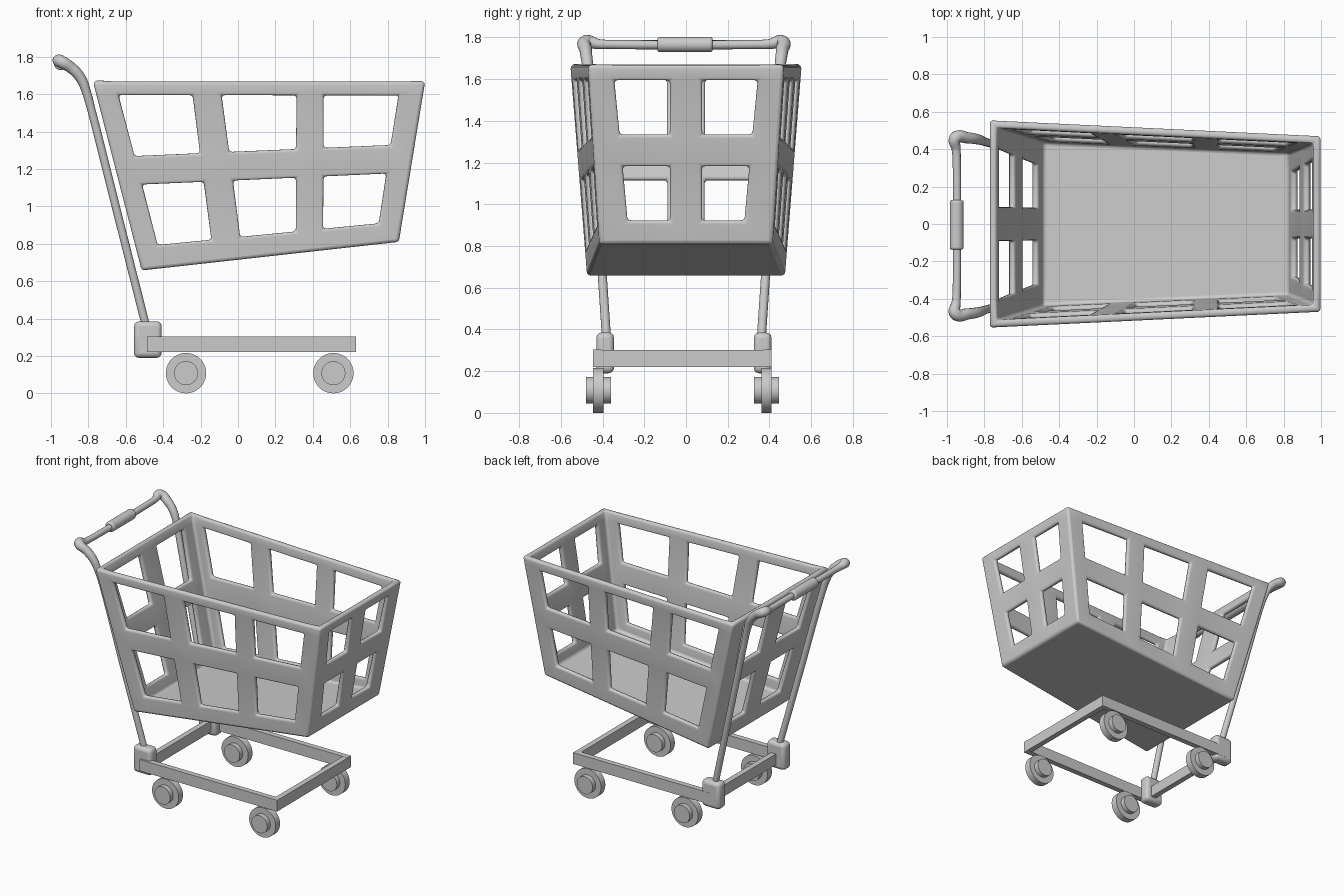
import bpy, bmesh, math
from mathutils import Vector

if "Cube" in bpy.data.objects:
    bpy.data.objects.remove(bpy.data.objects["Cube"])


def finish(ob, bevel=0.0, segments=3):
    if bevel:
        m = ob.modifiers.new("bevel", 'BEVEL')
        m.width, m.segments = bevel, segments
        m.limit_method, m.angle_limit = 'ANGLE', math.radians(35)
    bpy.ops.object.select_all(action='DESELECT')
    ob.select_set(True)
    bpy.context.view_layer.objects.active = ob
    bpy.ops.object.shade_smooth_by_angle(angle=math.radians(35))


def box(name, lo, hi, bevel=0.0):
    lo, hi = Vector(lo), Vector(hi)
    bpy.ops.mesh.primitive_cube_add(size=1, location=(lo + hi) / 2)
    ob = bpy.context.object
    ob.name = name
    ob.scale = hi - lo
    bpy.ops.object.transform_apply(location=False, rotation=False, scale=True)
    finish(ob, bevel)
    return ob


def cylinder(name, loc, radius, depth, bevel=0.0):
    bpy.ops.mesh.primitive_cylinder_add(vertices=40, radius=radius, depth=depth,
                                        location=loc, rotation=(math.pi / 2, 0, 0))
    ob = bpy.context.object
    ob.name = name
    finish(ob, bevel)
    return ob


# Basket: four tapered walls with window grids, and a sloped floor
def make_basket():
    bm = bmesh.new()
    cache = {}

    def vert(co):
        key = tuple(round(c, 4) for c in co)
        if key not in cache:
            cache[key] = bm.verts.new(co)
        return cache[key]

    rear_v = [0, .07, .40, .55, .878, 1]
    nose_v = [0, .085, .39, .567, .872, 1]
    # corner: top point, bottom point, window row positions
    corners = [((-.775, -.555, 1.665), (-.515, -.475, .657), rear_v),
               ((1.0, -.47, 1.665), (.86, -.415, .81), nose_v),
               ((1.0, .47, 1.665), (.86, .415, .81), nose_v),
               ((-.775, .555, 1.665), (-.515, .475, .657), rear_v)]
    # window column positions at the top and bottom of a wall
    side = ([0, .0675, .2945, .383, .613, .696, .926, 1],
            [0, .083, .285, .393, .602, .704, .913, 1])
    end = ([0, .13, .417, .583, .87, 1], [0, .168, .41, .59, .832, 1])
    floor = []
    for i in range(4):
        ta, ba, va = corners[i]
        tb, bb, vb = corners[(i + 1) % 4]
        cols_top, cols_bot = (side, end, side[::1], end)[i]
        if i == 2:   # opposite side runs the other way
            cols_top, cols_bot = ([1 - u for u in reversed(c)] for c in side)
        grid = []
        for r in range(6):
            row = []
            for a, b in zip(cols_top, cols_bot):
                t = min(max((va[r] - .07) / .8, 0), 1)
                u = a + (b - a) * t
                v = va[r] + (vb[r] - va[r]) * u
                top = Vector(ta).lerp(Vector(tb), u)
                bot = Vector(ba).lerp(Vector(bb), u)
                row.append(vert(top.lerp(bot, v)))
            grid.append(row)
        for r in range(5):
            for c in range(len(grid[0]) - 1):
                if not (r % 2 and c % 2):
                    bm.faces.new((grid[r][c], grid[r + 1][c],
                                  grid[r + 1][c + 1], grid[r][c + 1]))
        floor += grid[-1][:-1]
    bm.faces.new(floor[::-1])
    me = bpy.data.meshes.new("basket")
    bm.to_mesh(me)
    bm.free()
    ob = bpy.data.objects.new("basket", me)
    bpy.context.collection.objects.link(ob)
    s = ob.modifiers.new("wall", 'SOLIDIFY')
    s.thickness, s.offset, s.use_even_offset = .04, -1, True
    finish(ob, .016)


make_basket()

# Push handle: one bent tube with swollen corners, x y z radius
half = [(-.487, .37, .34, 1), (-.64, .41, .945, 1), (-.785, .446, 1.52, 1),
        (-.81, .455, 1.61, 1.1), (-.838, .463, 1.68, 1.25), (-.885, .47, 1.735, 1.35),
        (-.955, .468, 1.778, 1.55), (-.951, .41, 1.768, 1.1), (-.948, .36, 1.766, 1)]
OFF = -.01
path = [(x, y + OFF, z, r) for x, y, z, r in half]
path += [(x, -y + OFF, z, r) for x, y, z, r in reversed(half)]
cu = bpy.data.curves.new("handle_tube", 'CURVE')
cu.dimensions = '3D'
cu.bevel_depth, cu.bevel_resolution, cu.resolution_u = .022, 5, 8
cu.use_fill_caps = True
sp = cu.splines.new('BEZIER')
sp.bezier_points.add(len(path) - 1)
for p, (x, y, z, r) in zip(sp.bezier_points, path):
    p.co, p.radius = (x, y, z), r
    p.handle_left_type = p.handle_right_type = 'AUTO'
tube = bpy.data.objects.new("handle_tube", cu)
bpy.context.collection.objects.link(tube)
cylinder("handle_grip", (-.948, -.005, 1.766), .037, .265, .012)

# Lower frame: side rails, cross rails, corner sockets
FY = -.017
for s, tag in ((-1, "right"), (1, "left")):
    y = sorted((s * .388 + FY, s * .428 + FY))
    box("side_rail_" + tag, (-.487, y[0], .22), (.63, y[1], .303))
    y = sorted((s * .335 + OFF, s * .42 + OFF))
    box("socket_" + tag, (-.556, y[0], .19), (-.408, y[1], .385), .026)
for x, tag in ((-.487, "rear"), (.59, "front")):
    box("cross_rail_" + tag, (x, -.42 + FY, .221), (x + .04, .42 + FY, .302))

# Wheels with hubs
for x in (-.278, .51):
    for s in (-1, 1):
        y = s * .403 + FY
        cylinder("wheel", (x, y, .108), .108, .05)
        cylinder("wheel_hub", (x, y, .108), .064, .12)
